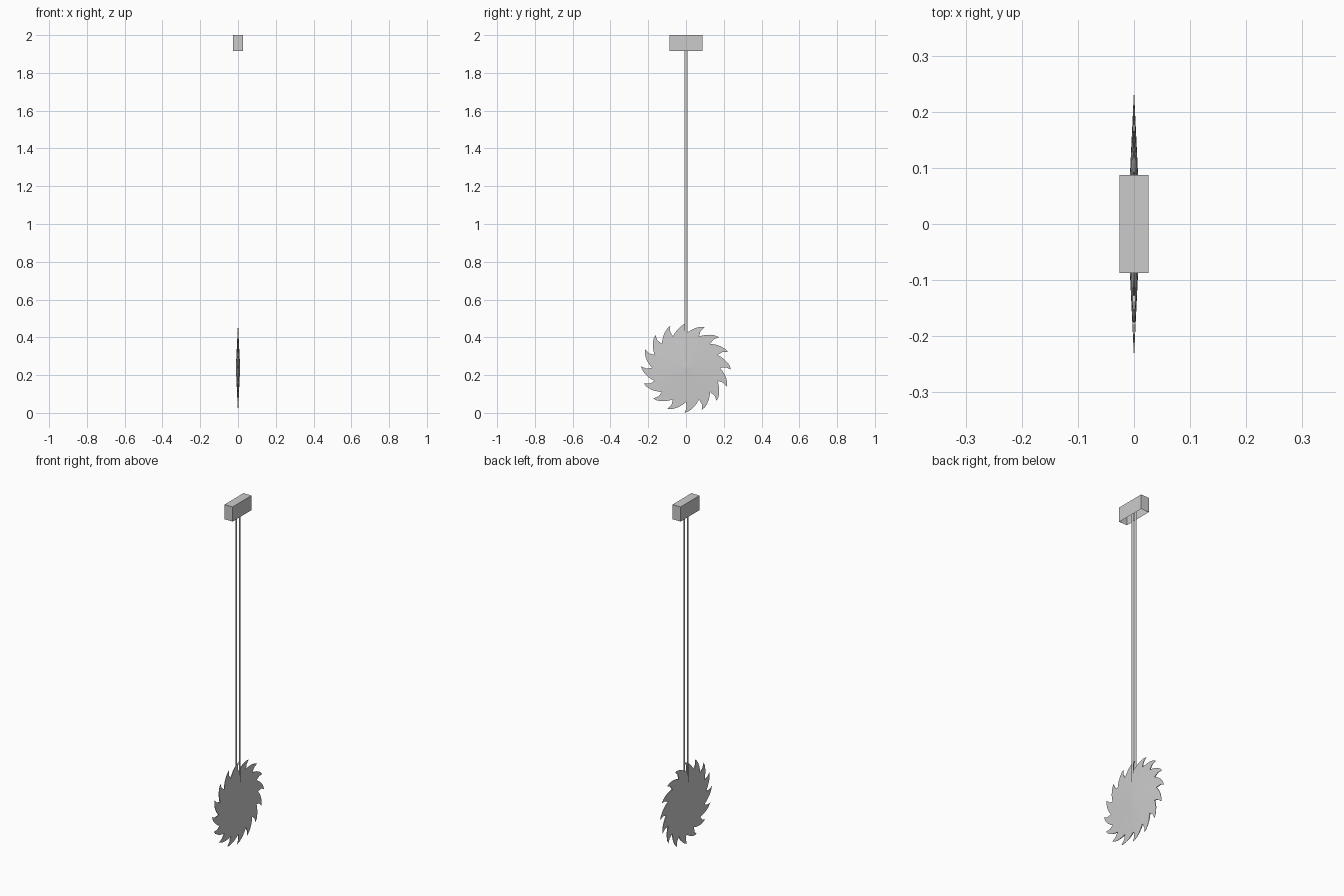
import bpy, bmesh
from math import sin, cos, radians

if "Cube" in bpy.data.objects:
    bpy.data.objects.remove(bpy.data.objects["Cube"])

TEETH = 16
PITCH = 360 / TEETH
CENTRE_Z = 0.238
RADIUS = 0.238
HUB_HALF = 0.0115


def make_object(name, bm):
    bmesh.ops.remove_doubles(bm, verts=bm.verts, dist=1e-5)
    me = bpy.data.meshes.new(name)
    bm.to_mesh(me)
    bm.free()
    ob = bpy.data.objects.new(name, me)
    bpy.context.collection.objects.link(ob)
    return ob


# saw blade: double cone, thick at the hub, thin at the hooked teeth
def blade_point(bm, angle, r, side):
    a = radians(angle)
    x = side * HUB_HALF * (1 - r / (RADIUS + 0.001))
    return bm.verts.new((x, r * cos(a), CENTRE_Z + r * sin(a)))


tooth = [(2, 0.180), (3, 0.210), (0, RADIUS), (5, 0.231), (10, 0.220),
         (15, 0.207), (20, 0.193), (2 + PITCH, 0.180)]
bm = bmesh.new()
for k in range(TEETH):
    start = -2 + k * PITCH
    rims = []
    for side in (1, -1):
        rim = [blade_point(bm, start + a, r, side) for a, r in tooth]
        hub = blade_point(bm, 0, 0, side)
        rims.append(rim)
        bm.faces.new(rim)
        bm.faces.new((hub, rim[0], rim[-1]))
    for i in range(len(tooth) - 1):
        bm.faces.new((rims[0][i], rims[1][i], rims[1][i + 1], rims[0][i + 1]))
bmesh.ops.remove_doubles(bm, verts=bm.verts, dist=1e-5)
bmesh.ops.triangulate(bm, faces=[f for f in bm.faces if len(f.verts) > 4])
bmesh.ops.recalc_face_normals(bm, faces=bm.faces)
make_object("saw_blade", bm)

# hanging arm: two thin parallel strips, one on each side of the blade
bm = bmesh.new()
for x in (0.01, -0.01):
    corners = [(-0.007, 0.25), (0.007, 0.25), (0.007, 1.98), (-0.007, 1.98)]
    if x < 0:
        corners.reverse()
    bm.faces.new([bm.verts.new((x, y, z)) for y, z in corners])
make_object("arm_strips", bm)

# ceiling mount: box with an open underside
bm = bmesh.new()
bmesh.ops.create_cube(bm, size=1)
for v in bm.verts:
    v.co = (v.co.x * 0.052, v.co.y * 0.174, 1.9575 + v.co.z * 0.085)
bm.normal_update()
bmesh.ops.delete(bm, geom=[f for f in bm.faces if f.normal.z < -0.5],
                 context='FACES_ONLY')
make_object("ceiling_mount", bm)
